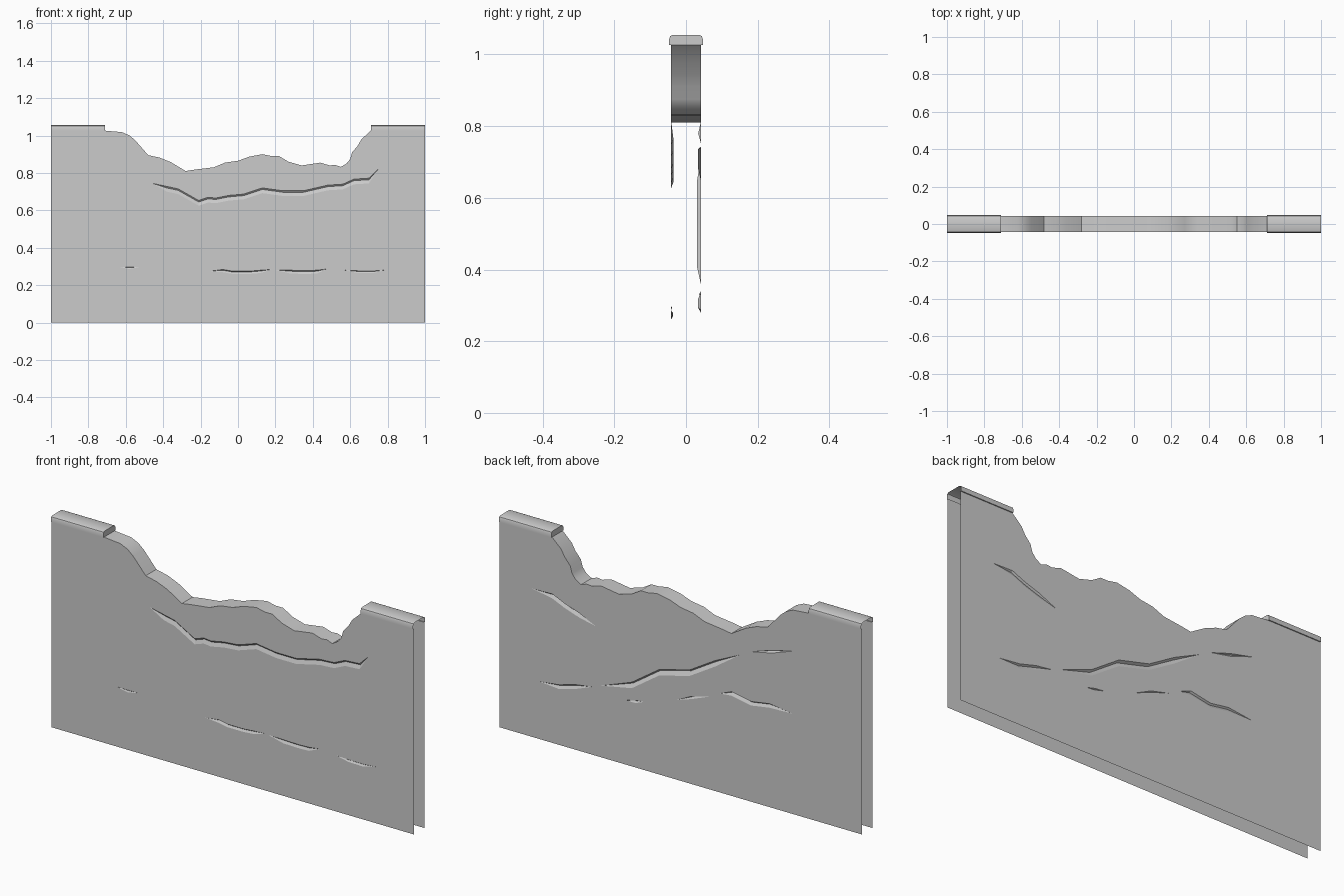
import bpy, bmesh
from mathutils import Vector
from mathutils.geometry import tessellate_polygon

if "Cube" in bpy.data.objects:
    bpy.data.objects.remove(bpy.data.objects["Cube"])

Y = 0.042          # half thickness of the wall
TOP = 1.026        # height of the intact wall under the caps

# broken top edge, left to right
BREAK = [(-.71, TOP), (-.62, 1.018), (-.58, 1.0), (-.55, .975), (-.48, .895), (-.42, .882),
         (-.36, .858), (-.28, .81), (-.23, .818), (-.13, .83), (-.07, .855), (0, .865),
         (.06, .887), (.13, .9), (.18, .89), (.22, .89), (.27, .86), (.34, .84), (.44, .855),
         (.49, .84), (.52, .843), (.55, .832), (.58, .85), (.60, .875), (.61, .91),
         (.64, .945), (.66, .98), (.71, TOP)]

# upper edge of each crack, with width and depth
FRONT = [
    ([(-.46, .745), (-.38, .728), (-.32, .715), (-.21, .653), (-.16, .67), (-.12, .666),
      (-.05, .68), (.03, .687), (.13, .72), (.24, .705), (.35, .705), (.48, .735),
      (.56, .74), (.62, .767), (.70, .772), (.75, .82)], .028, .007),
    ([(-.64, .298), (-.58, .298), (-.52, .298)], .012, .004),
    ([(-.15, .275), (-.08, .284), (-.03, .275), (.06, .275), (.12, .28), (.18, .284)], .015, .006),
    ([(.195, .282), (.28, .28), (.36, .278), (.42, .28), (.48, .287)], .018, .006),
    ([(.57, .28), (.64, .277), (.72, .276), (.79, .281)], .012, .005)]
BACK = [
    ([(.82, .74), (.71, .743), (.64, .713), (.56, .687), (.47, .646)], .022, .008),
    ([(.78, .287), (.67, .30), (.58, .325), (.49, .338)], .022, .008),
    ([(.44, .357), (.27, .42), (.12, .523), (-.05, .567), (-.19, .651), (-.33, .717)], .03, .012),
    ([(-.39, .749), (-.5, .785), (-.62, .813)], .014, .008),
    ([(.30, .322), (.25, .335), (.20, .34)], .014, .006),
    ([(.03, .394), (-.06, .438), (-.16, .463)], .014, .006),
    ([(-.215, .493), (-.28, .52), (-.39, .50), (-.49, .516), (-.62, .50)], .02, .008)]


def make(name, verts, faces, angle=0.6):
    me = bpy.data.meshes.new(name)
    me.from_pydata(verts, [], faces)
    bm = bmesh.new()
    bm.from_mesh(me)
    bmesh.ops.remove_doubles(bm, verts=bm.verts, dist=1e-5)
    bmesh.ops.recalc_face_normals(bm, faces=bm.faces)
    bm.to_mesh(me)
    bm.free()
    ob = bpy.data.objects.new(name, me)
    bpy.context.collection.objects.link(ob)
    bpy.ops.object.select_all(action='DESELECT')
    ob.select_set(True)
    bpy.context.view_layer.objects.active = ob
    bpy.ops.object.shade_smooth_by_angle(angle=angle)
    return ob


def sheet(name, side, cracks):
    """Thin wall face with shallow V-shaped cracks pressed inward."""
    loops = [[(-1, 0), (-1, TOP)] + BREAK + [(1, TOP), (1, 0)]]
    verts, faces, grooves = [], [], []
    for upper, width, depth in cracks:
        inner = upper[1:-1]
        lower = [(x, z - width) for x, z in inner]
        loops.append(upper + lower[::-1])
        grooves.append((upper, lower, [(x, z - width * .3) for x, z in inner], depth))
    flat = [p for loop in loops for p in loop]
    verts += [(x, side * Y, z) for x, z in flat]
    tris = tessellate_polygon([[Vector((x, z, 0)) for x, z in loop] for loop in loops])
    faces += [tuple(t) for t in tris]
    # groove walls: short ledge above, longer slope below
    for upper, lower, deep, depth in grooves:
        rim = [(x, side * Y, z) for x, z in upper]
        bottom = [rim[0]] + [(x, side * Y, z) for x, z in lower] + [rim[-1]]
        core = [rim[0]] + [(x, side * (Y - depth), z) for x, z in deep] + [rim[-1]]
        n = len(rim)
        for a, b in ((rim, core), (core, bottom)):
            for i in range(n - 1):
                quad = [a[i], a[i + 1], b[i + 1], b[i]]
                quad = [p for k, p in enumerate(quad) if p not in quad[:k]]
                s = len(verts)
                verts += quad
                faces.append(tuple(range(s, s + len(quad))))
    ob = make(name, verts, faces, 0.3)
    # the flat part must face outward
    bm = bmesh.new()
    bm.from_mesh(ob.data)
    if max(bm.faces, key=lambda f: f.calc_area()).normal.y * side < 0:
        bmesh.ops.reverse_faces(bm, faces=bm.faces)
    bm.to_mesh(ob.data)
    bm.free()


sheet("front_wall_face", -1, FRONT)
sheet("back_wall_face", 1, BACK)

# broken strip joining the two faces
n = len(BREAK)
strip_verts = [(x, -Y, z) for x, z in BREAK] + [(x, Y, z) for x, z in BREAK]
strip = make("broken_top_edge", strip_verts,
             [(i, i + 1, n + i + 1, n + i) for i in range(n - 1)])
if sum(p.normal.z for p in strip.data.polygons) < 0:
    strip.data.flip_normals()

# coping caps: open at the outer end and underneath, with a small lip
CAP = [(-Y, TOP), (-.047, TOP), (-.047, 1.043), (-.044, 1.051), (-.036, 1.055)]
CAP = CAP + [(-y, z) for y, z in reversed(CAP)]
m = len(CAP)
for name, s in (("left_cap", -1), ("right_cap", 1)):
    cv = [(s, y, z) for y, z in CAP] + [(s * .71, y, z) for y, z in CAP]
    cf = [(i, i + 1, m + i + 1, m + i) for i in range(m - 1)] + [tuple(range(m, 2 * m))]
    cap = make(name, cv, cf)
    if max(cap.data.polygons, key=lambda p: p.center.z).normal.z < 0:
        cap.data.flip_normals()
